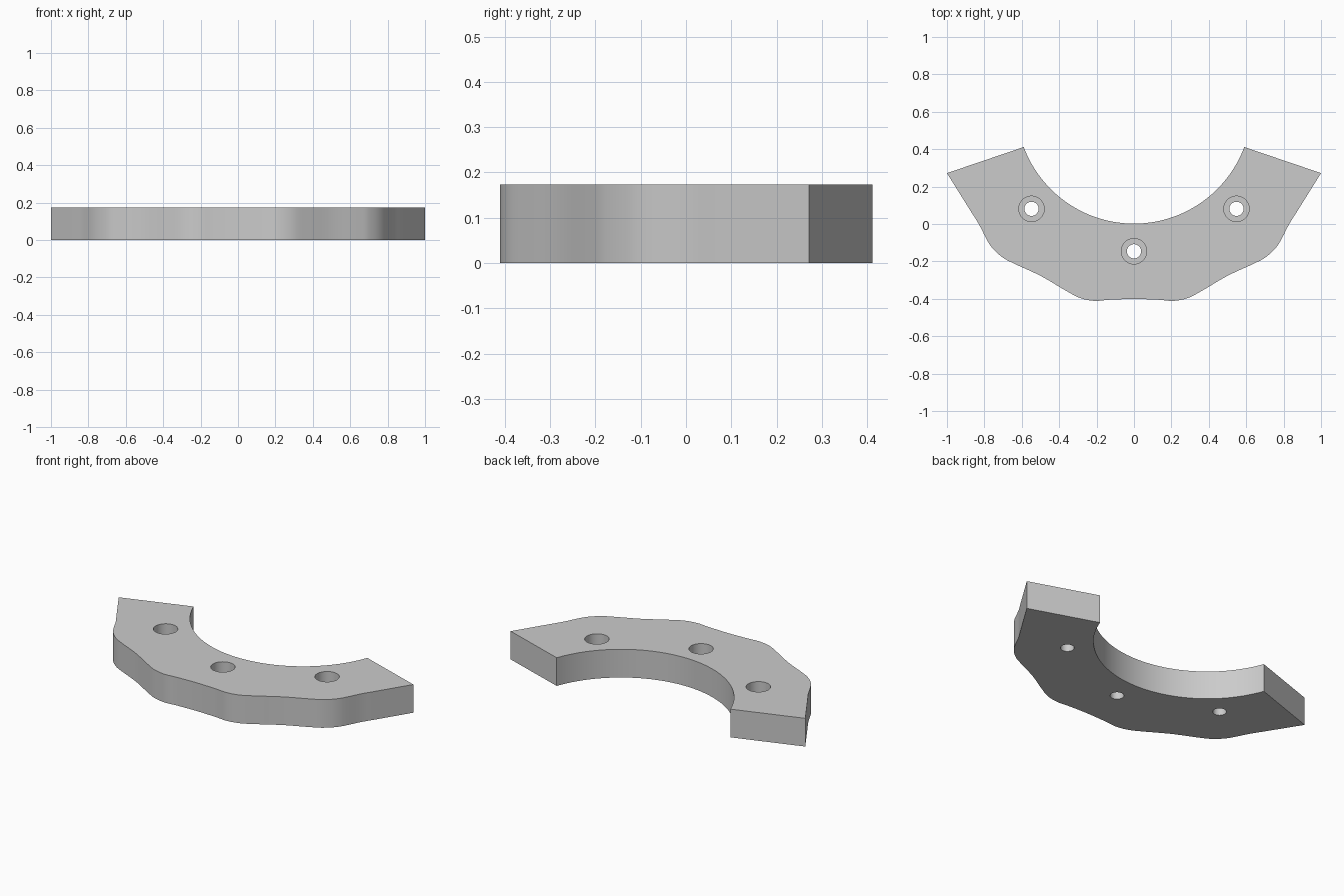
import bpy, bmesh, math
from mathutils import Vector

if "Cube" in bpy.data.objects:
    bpy.data.objects.remove(bpy.data.objects["Cube"])

HEIGHT = 0.173
BORE_DEPTH = 0.09          # counterbore depth from the top face
ARC_Y, ARC_R = 0.631, 0.629  # centre and radius of the inner arc
END = math.atan2(0.588, ARC_Y - 0.412)

grey = bpy.data.materials.new("plain grey")
grey.diffuse_color = (0.6, 0.6, 0.6, 1)
grey.use_nodes = True
grey.node_tree.nodes["Principled BSDF"].inputs["Base Color"].default_value = grey.diffuse_color


def smooth_path(pts, steps=6):
    """Catmull-Rom curve through the points, omitting the outer two."""
    out = []
    for a, b, c, d in zip(pts, pts[1:], pts[2:], pts[3:]):
        for i in range(steps):
            t = i / steps
            out.append(0.5 * (2 * b + (c - a) * t + (2 * a - 5 * b + 4 * c - d) * t ** 2
                              + (3 * b - a - 3 * c + d) * t ** 3))
    return out + [pts[-2]]


def prism(name, outline, z0, z1):
    bm = bmesh.new()
    base = bm.faces.new([bm.verts.new((p[0], p[1], z0)) for p in outline])
    ext = bmesh.ops.extrude_face_region(bm, geom=[base])["geom"]
    bmesh.ops.translate(bm, verts=[g for g in ext if isinstance(g, bmesh.types.BMVert)],
                        vec=(0, 0, z1 - z0))
    bmesh.ops.recalc_face_normals(bm, faces=bm.faces[:])
    me = bpy.data.meshes.new(name)
    bm.to_mesh(me)
    bm.free()
    me.materials.append(grey)
    ob = bpy.data.objects.new(name, me)
    bpy.context.collection.objects.link(ob)
    return ob


def circle(x, y, r, n=48):
    return [(x + r * math.cos(2 * math.pi * i / n), y + r * math.sin(2 * math.pi * i / n))
            for i in range(n)]


# Wavy outer edge: right half from the middle to the tip, then mirrored
half = [Vector(p) for p in [(0, -0.401), (0.13, -0.405), (0.21, -0.411), (0.29, -0.395),
                            (0.37, -0.353), (0.5, -0.277), (0.636, -0.214), (0.706, -0.176),
                            (0.77, -0.112), (0.83, 0.0), (0.877, 0.075), (1.0, 0.272)]]
mirror_pt = Vector((-half[1].x, half[1].y))
right = smooth_path([mirror_pt] + half + [half[-1] * 2 - half[-2]])
left = [Vector((-p.x, p.y)) for p in reversed(right[1:])]

# Inner arc, from the right end back to the left end
N = 64
inner = []
for i in range(N + 1):
    a = END * (1 - 2 * i / N)
    inner.append((ARC_R * math.sin(a), ARC_Y - ARC_R * math.cos(a)))

plate = prism("curved_plate", left + right + inner, 0, HEIGHT)

# Three counterbored screw holes
cutters = []
for x, y in [(-0.548, 0.081), (0, -0.146), (0.548, 0.081)]:
    cutters.append(prism("counterbore_cutter", circle(x, y, 0.068), HEIGHT - BORE_DEPTH, HEIGHT + 0.1))
    cutters.append(prism("hole_cutter", circle(x, y, 0.038), -0.1, HEIGHT + 0.05))

bpy.context.view_layer.objects.active = plate
for cutter in cutters:
    mod = plate.modifiers.new("hole", 'BOOLEAN')
    mod.operation = 'DIFFERENCE'
    mod.solver = 'EXACT'
    mod.object = cutter
    bpy.ops.object.modifier_apply(modifier=mod.name)
    bpy.data.objects.remove(cutter)

bpy.ops.object.select_all(action='DESELECT')
plate.select_set(True)
bpy.ops.object.shade_smooth_by_angle(angle=math.radians(30))
